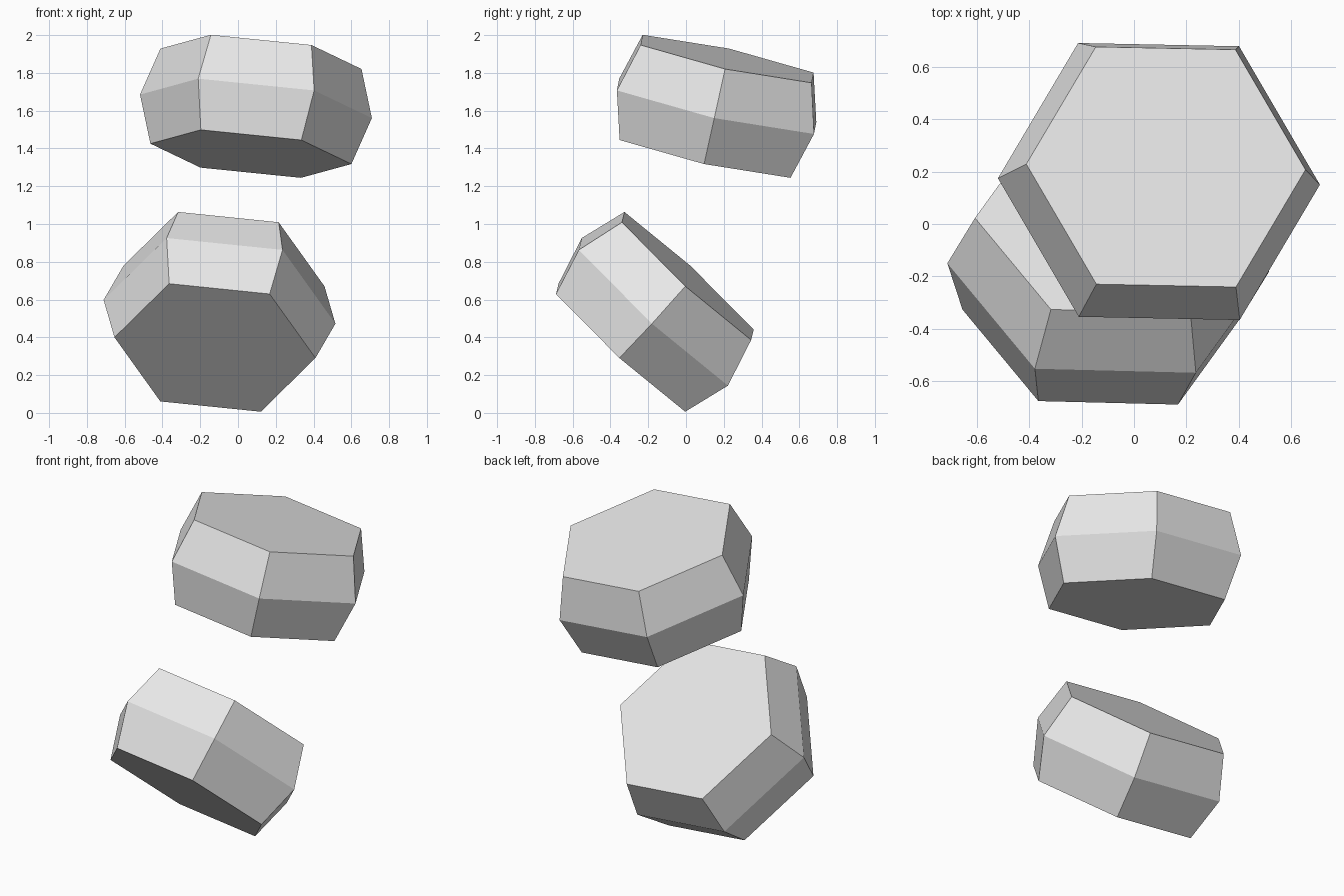
import bpy
import bmesh
from math import cos, sin, pi
from mathutils import Matrix, Vector

cube = bpy.data.objects.get("Cube")
if cube:
    bpy.data.objects.remove(cube, do_unlink=True)

SIDES = 6
RADIUS = 0.617
CAP_RADIUS = 0.535
HALF_HEIGHT = 0.259

grey = bpy.data.materials.new("light grey")
grey.use_nodes = True
colour = (0.8, 0.8, 0.8, 1)
grey.diffuse_color = colour
grey.node_tree.nodes["Principled BSDF"].inputs["Base Color"].default_value = colour


def hex_barrel(name, centre, axis, side):
    """Hexagonal barrel, widest at the waist, with one corner along side."""
    bm = bmesh.new()
    rings = []
    for r, z in ((CAP_RADIUS, -HALF_HEIGHT), (RADIUS, 0), (CAP_RADIUS, HALF_HEIGHT)):
        angles = [2 * pi * i / SIDES for i in range(SIDES)]
        rings.append([bm.verts.new((r * cos(a), r * sin(a), z)) for a in angles])
    # Flat caps
    bm.faces.new(rings[0][::-1])
    bm.faces.new(rings[-1])
    # Sloping side walls
    for low, high in zip(rings, rings[1:]):
        for i in range(SIDES):
            j = (i + 1) % SIDES
            bm.faces.new((low[i], low[j], high[j], high[i]))
    mesh = bpy.data.meshes.new(name)
    bm.to_mesh(mesh)
    bm.free()
    mesh.materials.append(grey)
    obj = bpy.data.objects.new(name, mesh)
    bpy.context.collection.objects.link(obj)

    # Tilt the barrel into place
    n = Vector(axis).normalized()
    v = n.cross(Vector(side)).normalized()
    u = v.cross(n)
    turn = Matrix((u, v, n)).transposed().to_4x4()
    obj.matrix_world = Matrix.Translation(centre) @ turn
    return obj


# Upper stone leans gently back, lower stone is tipped steeply back
hex_barrel("upper_stone", (0.095, 0.162, 1.623), (0.103, 0.215, 0.972), (0.995, -0.02, -0.101))
hex_barrel("lower_stone", (-0.098, -0.165, 0.535), (0.092, 0.674, 0.733), (0.994, -0.024, -0.101))
